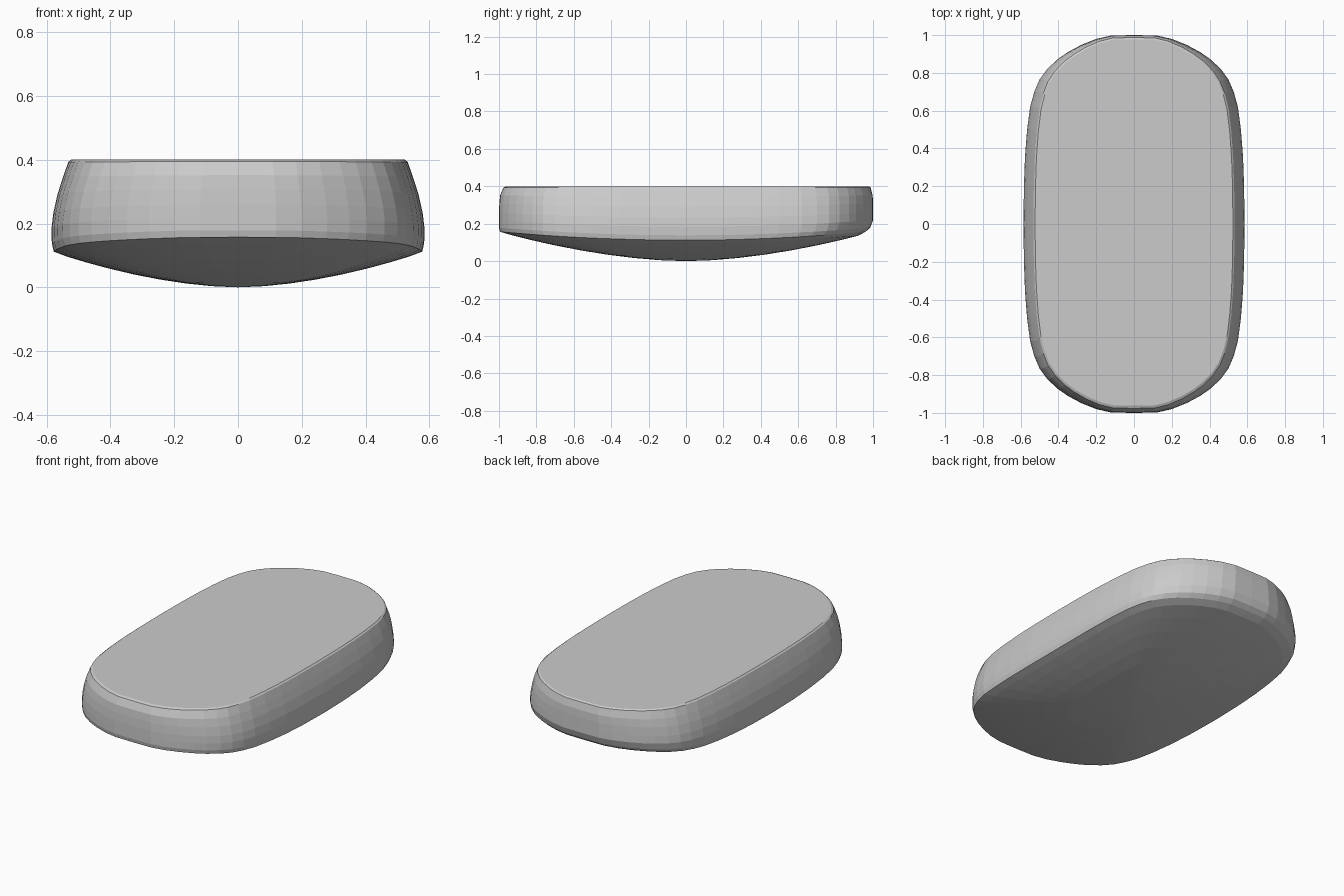
import bpy, bmesh

if "Cube" in bpy.data.objects:
    bpy.data.objects.remove(bpy.data.objects["Cube"])

# Quarter outline of the slab at its widest level (x, y)
QUARTER = [(0.585, 0.0), (0.583, 0.2), (0.577, 0.36), (0.566, 0.5), (0.55, 0.62),
           (0.528, 0.70), (0.50, 0.765), (0.46, 0.82), (0.405, 0.872), (0.35, 0.91),
           (0.28, 0.948), (0.20, 0.98), (0.12, 0.998), (0.0, 1.0)]


def full_outline():
    half = QUARTER + [(-x, y) for x, y in reversed(QUARTER[:-1])]
    return half + [(-x, -y) for x, y in half[1:-1]]


def rim(y):
    # Lower edge of the wall rises slightly towards both ends
    return 0.112 + 0.045 * y * y


outline = full_outline()
bm = bmesh.new()
rings = []


def add_ring(sx, back, front, height):
    rings.append([bm.verts.new((x * sx, y * (back if y > 0 else front), height(y)))
                  for x, y in outline])


# Flat top edge and bulging side wall: x, back and front scale, fraction of wall height
for sx, back, front, t in [(0.895, 0.978, 0.962, 1.0), (0.91, 0.987, 0.976, 0.975),
                           (0.94, 0.998, 0.994, 0.80), (0.968, 1.0, 0.998, 0.62),
                           (0.99, 1.0, 1.0, 0.42), (1.0, 1.0, 1.0, 0.25),
                           (0.998, 0.985, 1.0, 0.09), (0.988, 0.96, 0.995, 0.0)]:
    add_ring(sx, back, front, lambda y, t=t: rim(y) + t * (0.4 - rim(y)))

# Shallow domed underside
for s in (0.92, 0.82, 0.7, 0.56, 0.42, 0.28, 0.14):
    add_ring(s, s, s, lambda y, s=s: rim(y) * s ** 1.75)

n = len(outline)
for a, b in zip(rings, rings[1:]):
    for i in range(n):
        j = (i + 1) % n
        bm.faces.new((a[i], b[i], b[j], a[j]))
bm.faces.new(rings[0])
tip = bm.verts.new((0, 0, 0))
last = rings[-1]
for i in range(n):
    bm.faces.new((last[(i + 1) % n], last[i], tip))
bmesh.ops.recalc_face_normals(bm, faces=bm.faces)

# Stone slab object
mesh = bpy.data.meshes.new("rounded_slab")
bm.to_mesh(mesh)
bm.free()
slab = bpy.data.objects.new("rounded_slab", mesh)
bpy.context.collection.objects.link(slab)
